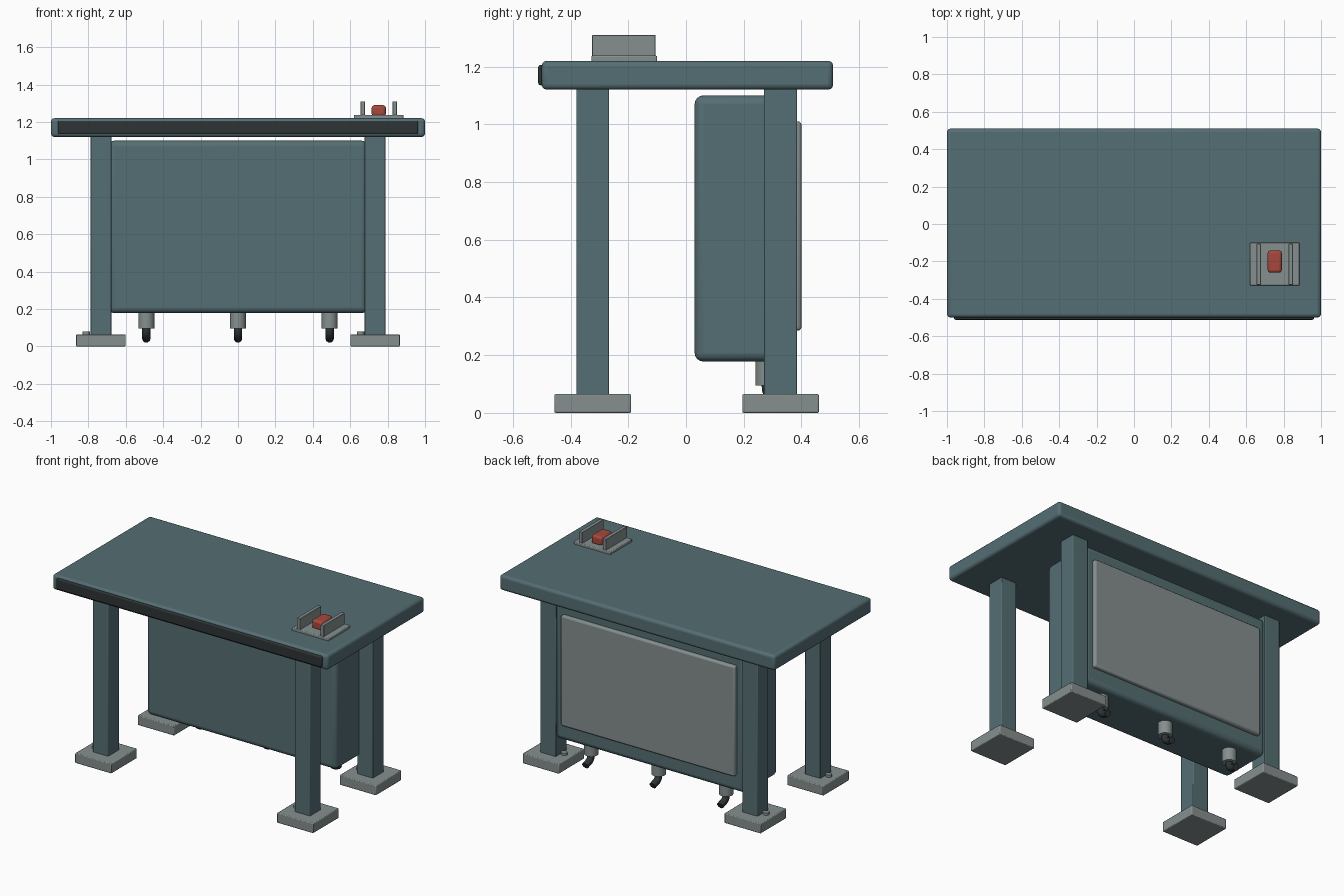
import bpy
from mathutils import Vector

cube = bpy.data.objects.get("Cube")
if cube:
    bpy.data.objects.remove(cube, do_unlink=True)


def material(name, rgb):
    m = bpy.data.materials.new(name)
    m.use_nodes = True
    color = (*rgb, 1)
    m.diffuse_color = color
    m.node_tree.nodes["Principled BSDF"].inputs["Base Color"].default_value = color
    return m


TEAL = material("slate teal", (0.09, 0.156, 0.172))
GREY = material("metal grey", (0.235, 0.275, 0.275))
DARK = material("dark rubber", (0.027, 0.034, 0.036))
RED = material("switch red", (0.38, 0.065, 0.045))


def finish(obj, name, mat):
    obj.name = name
    obj.data.materials.append(mat)
    return obj


def smooth(obj):
    bpy.ops.object.select_all(action="DESELECT")
    obj.select_set(True)
    bpy.context.view_layer.objects.active = obj
    bpy.ops.object.shade_smooth_by_angle()


def box(name, low, high, mat, bevel=0.0, segments=3):
    """Box between two corners with rounded edges."""
    low, high = Vector(low), Vector(high)
    bpy.ops.mesh.primitive_cube_add(size=1, location=(low + high) / 2)
    obj = finish(bpy.context.object, name, mat)
    obj.scale = high - low
    bpy.ops.object.transform_apply(location=False, rotation=False, scale=True)
    if bevel:
        mod = obj.modifiers.new("rounding", "BEVEL")
        mod.width = bevel
        mod.segments = segments
        smooth(obj)
    return obj


def cylinder(name, x, y, bottom, top, radius, mat):
    bpy.ops.mesh.primitive_cylinder_add(
        vertices=24, radius=radius, depth=top - bottom, location=(x, y, (bottom + top) / 2))
    obj = finish(bpy.context.object, name, mat)
    smooth(obj)
    return obj


# Worktop and front edge strip
box("worktop", (-1, -0.5, 1.12), (1, 0.51, 1.22), TEAL, 0.018)
box("front_edge_strip", (-0.963, -0.512, 1.135), (0.963, -0.48, 1.206), DARK, 0.008)

# Legs with foot plates and anchor bolts
for side, x in (("right", -0.733), ("left", 0.733)):
    for end, y in (("front", -0.323), ("back", 0.328)):
        tag = f"{end}_{side}"
        box(f"leg_{tag}", (x - 0.056, y - 0.057, 0.05), (x + 0.056, y + 0.057, 1.14),
            TEAL, 0.004, 2)
        box(f"foot_{tag}", (x - 0.132, y - 0.133, 0), (x + 0.132, y + 0.133, 0.065),
            GREY, 0.005, 2)
        cylinder(f"anchor_bolt_{tag}", x - 0.078, y, 0.06, 0.08, 0.02, GREY)

# Hanging cabinet with its rear cover
box("cabinet", (-0.69, 0.03, 0.178), (0.69, 0.375, 1.1), TEAL, 0.03, 4)
box("rear_cover", (-0.632, 0.36, 0.285), (0.632, 0.4, 1.01), GREY, 0.012)

# Outlet collars and bent hoses under the cabinet
for i, x in enumerate((-0.49, 0, 0.49), 1):
    y = 0.283
    cylinder(f"outlet_collar_{i}", x, y, 0.095, 0.2, 0.043, GREY)
    curve = bpy.data.curves.new(f"hose_{i}", "CURVE")
    curve.dimensions = "3D"
    curve.bevel_depth = 0.022
    curve.bevel_resolution = 3
    curve.resolution_u = 8
    curve.use_fill_caps = True
    spline = curve.splines.new("BEZIER")
    spline.bezier_points.add(2)
    path = ((0, 0.12), (0.008, 0.065), (0.062, 0.04))
    for point, (dy, z) in zip(spline.bezier_points, path):
        point.co = (x, y + dy, z)
        point.handle_left_type = point.handle_right_type = "AUTO"
    hose = bpy.data.objects.new(f"hose_{i}", curve)
    bpy.context.collection.objects.link(hose)
    curve.materials.append(DARK)

# Guarded switch on the worktop
box("switch_base", (0.62, -0.328, 1.215), (0.886, -0.1, 1.238), GREY, 0.005, 2)
for name, x in (("right", 0.667), ("left", 0.838)):
    box(f"switch_guard_{name}", (x - 0.012, -0.325, 1.23), (x + 0.012, -0.105, 1.31),
        GREY, 0.003, 2)
box("switch_button", (0.715, -0.26, 1.23), (0.79, -0.142, 1.29), RED, 0.014)
